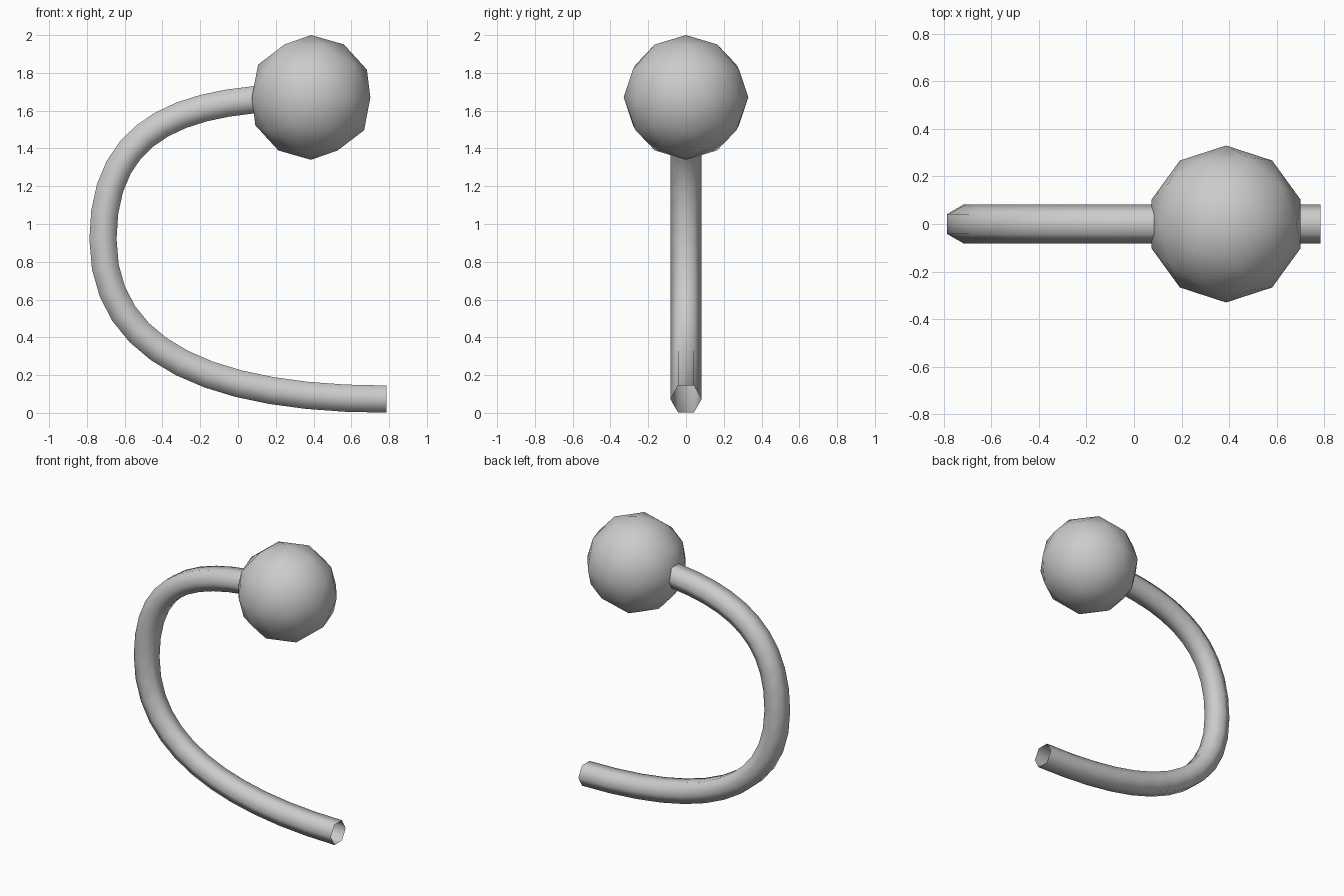
import bpy, bmesh, math
from mathutils import Vector
from mathutils.geometry import interpolate_bezier

if "Cube" in bpy.data.objects:
    bpy.data.objects.remove(bpy.data.objects["Cube"])

R = 0.083      # tube corner radius
SIDES = 6
STEPS = 13     # points per curve span


def finish(bm, name):
    mesh = bpy.data.meshes.new(name)
    for f in bm.faces:
        f.smooth = True
    bm.to_mesh(mesh)
    bm.free()
    obj = bpy.data.objects.new(name, mesh)
    bpy.context.collection.objects.link(obj)
    return obj


# Centre line: two curve spans in the x-z plane
knots = [(0.785, 0.073), (-0.1, 0.073), (-0.715, 0.30), (-0.715, 0.92),
         (-0.715, 1.54), (-0.25, 1.67), (0.385, 1.67)]
k = [Vector((x, 0, z)) for x, z in knots]
path = interpolate_bezier(*k[:4], STEPS) + interpolate_bezier(*k[3:], STEPS)[1:]

# Open-ended hexagonal tube swept along the centre line
bm = bmesh.new()
rings = []
last = len(path) - 1
for i, p in enumerate(path):
    if i in (0, last):
        t = Vector((-1 if i == 0 else 1, 0, 0))
    else:
        t = (path[i + 1] - path[i - 1]).normalized()
    side = Vector((0, 1, 0))
    up = t.cross(side)
    ring = []
    for s in range(SIDES):
        a = 2 * math.pi * s / SIDES
        ring.append(bm.verts.new(p + R * (math.cos(a) * side + math.sin(a) * up)))
    rings.append(ring)
for a, b in zip(rings, rings[1:]):
    for s in range(SIDES):
        n = (s + 1) % SIDES
        bm.faces.new((a[s], a[n], b[n], b[s]))
bmesh.ops.recalc_face_normals(bm, faces=bm.faces)
finish(bm, "curved_bar")

# Ball on the upper end
bm = bmesh.new()
bmesh.ops.create_icosphere(bm, subdivisions=2, radius=0.33)
ball = finish(bm, "end_ball")
ball.location = (0.387, 0, 1.67)
